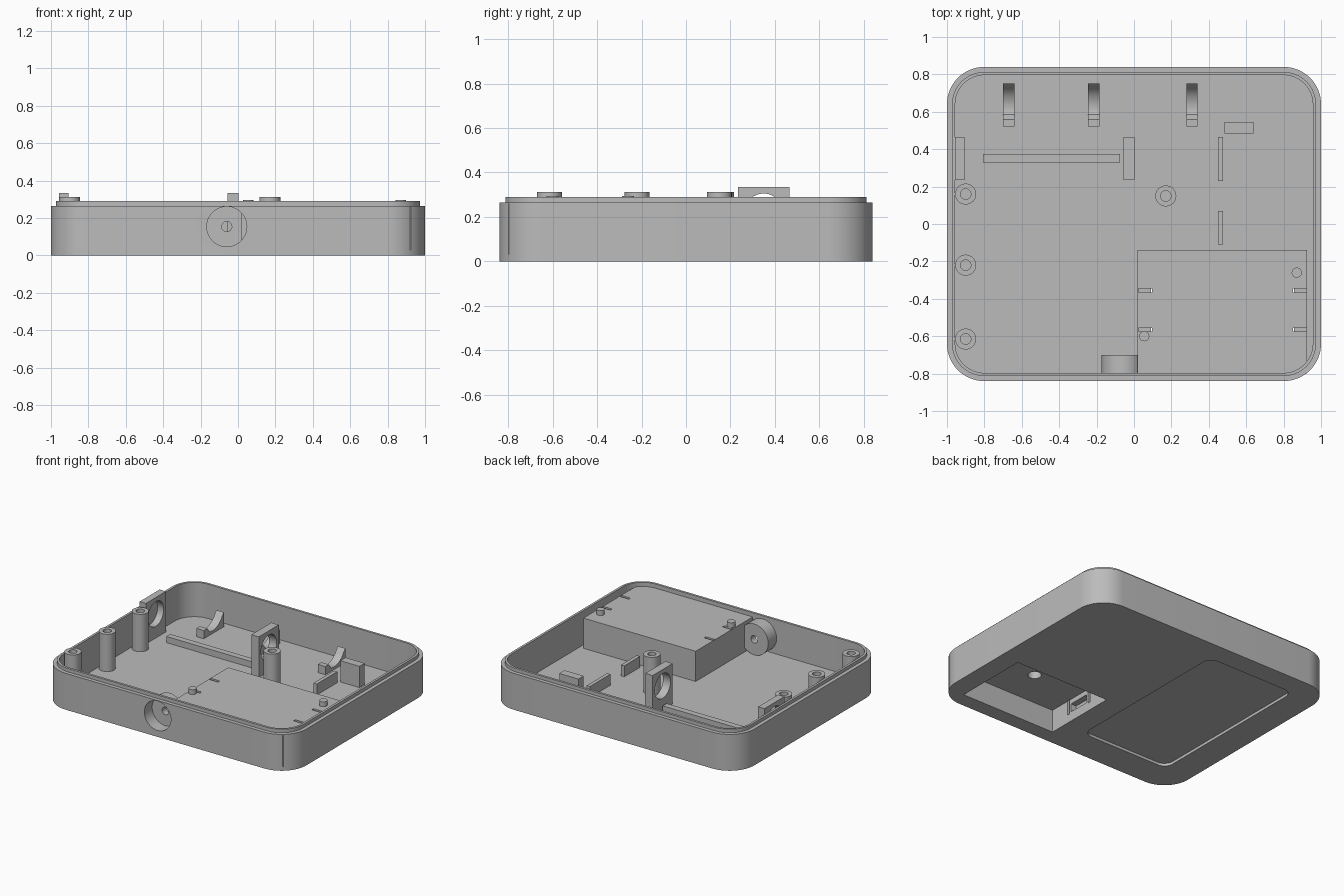
import bpy, bmesh
from math import pi, cos, sin, radians
from mathutils import Matrix, Vector

if "Cube" in bpy.data.objects:
    bpy.data.objects.remove(bpy.data.objects["Cube"], do_unlink=True)

grey = bpy.data.materials.new("matte grey plastic")
grey.use_nodes = True
grey.diffuse_color = (0.5, 0.5, 0.5, 1)
grey.node_tree.nodes["Principled BSDF"].inputs["Base Color"].default_value = (0.5, 0.5, 0.5, 1)


def finish(name, bm):
    bmesh.ops.recalc_face_normals(bm, faces=bm.faces)
    mesh = bpy.data.meshes.new(name)
    bm.to_mesh(mesh)
    bm.free()
    mesh.materials.append(grey)
    obj = bpy.data.objects.new(name, mesh)
    bpy.context.collection.objects.link(obj)
    return obj


def block(name, x, y, z):
    """Box from three (low, high) ranges."""
    bm = bmesh.new()
    bmesh.ops.create_cube(bm, size=1)
    for v in bm.verts:
        v.co = Vector([(a + b) / 2 + c * (b - a) for (a, b), c in zip((x, y, z), v.co)])
    return finish(name, bm)


def rod(name, centre, radius, length, along_y=False):
    """Cylinder starting at centre and running up, or towards the back."""
    bm = bmesh.new()
    bmesh.ops.create_cone(bm, cap_ends=True, segments=48, radius1=radius, radius2=radius, depth=length,
                          matrix=Matrix.Translation((0, 0, length / 2)))
    turn = Matrix.Rotation(-pi / 2, 4, 'X') if along_y else Matrix()
    bm.transform(Matrix.Translation(centre) @ turn)
    return finish(name, bm)


def rounded_ring(bm, half_x, half_y, radius, z, centre=(0, 0), steps=16):
    ring = []
    for i, (sx, sy) in enumerate(((1, 1), (-1, 1), (-1, -1), (1, -1))):
        for k in range(steps + 1):
            a = (i + k / steps) * pi / 2
            ring.append(bm.verts.new((centre[0] + sx * (half_x - radius) + radius * cos(a),
                                      centre[1] + sy * (half_y - radius) + radius * sin(a), z)))
    return ring


def loft(name, rings, bm):
    """Skin consecutive rings and cap both ends."""
    for a, b in zip(rings, rings[1:]):
        for i in range(len(a)):
            j = (i + 1) % len(a)
            bm.faces.new((a[i], a[j], b[j], b[i]))
    bm.faces.new(rings[0])
    bm.faces.new(rings[-1])
    return finish(name, bm)


def cut(targets, cutters):
    """Subtract the cutters from every target, then drop the cutters."""
    for target in targets:
        for c in cutters:
            mod = target.modifiers.new("cut", 'BOOLEAN')
            mod.operation, mod.solver, mod.object = 'DIFFERENCE', 'EXACT', c
        bpy.context.view_layer.update()
        graph = bpy.context.evaluated_depsgraph_get()
        result = bpy.data.meshes.new_from_object(target.evaluated_get(graph))
        target.modifiers.clear()
        target.data = result
    for c in cutters:
        bpy.data.objects.remove(c, do_unlink=True)


FLOOR, BASE, RIM, LIP = 0.04, 0.03, 0.265, 0.29

# Tray with stepped lip
bm = bmesh.new()
levels = ((0, 0), (0, RIM), (0.027, RIM), (0.027, LIP), (0.044, LIP), (0.044, FLOOR))
shell = loft("tray_shell", [rounded_ring(bm, 1 - i, 0.84 - i, 0.2 - i, z) for i, z in levels], bm)

# Battery housing inside the tray, open underneath
housing = block("battery_housing", (0.02, 0.925), (-0.8, -0.14), (BASE, 0.26))
pocket = block("pocket_cutter", (0.09, 0.855), (-0.73, -0.175), (-0.1, 0.165))
cut([shell], [block("opening_cutter", (0.09, 0.855), (-0.73, -0.175), (-0.1, 0.1))])
slots = [block("slot_cutter", x, (y - 0.01, y + 0.01), (0.06, 0.3))
         for x in ((0.024, 0.095), (0.85, 0.921)) for y in (-0.355, -0.565)]
cut([housing], [pocket, rod("magnet_cutter", (0.48, -0.45, 0.15), 0.045, 0.07),
                block("window_cutter", (0.045, 0.1), (-0.54, -0.38), (0.07, 0.13))] + slots)
for i, (x, y) in enumerate(((0.87, -0.26), (0.055, -0.6))):
    rod(f"housing_pin_{i + 1}", (x, y, 0.25), 0.027, 0.045)

# Shallow label recess under the base
bm = bmesh.new()
recess = loft("recess_cutter", [rounded_ring(bm, 0.355, 0.65, 0.07, z, (-0.435, 0.035))
                                for z in (-0.05, 0.02)], bm)
cut([shell], [recess])

# Round front socket with a small centre hole
boss = rod("socket_boss", (-0.06, -0.81, 0.154), 0.113, 0.11, True)
cut([shell, boss], [rod("socket_cutter", (-0.06, -0.9, 0.154), 0.107, 0.15, True)])
cut([boss], [rod("socket_hole_cutter", (-0.06, -0.9, 0.154), 0.027, 0.3, True)])

# Screw posts
for i, (x, y) in enumerate(((-0.9, 0.16), (-0.9, -0.22), (-0.9, -0.615), (0.17, 0.15))):
    post = rod(f"screw_post_{i + 1}", (x, y, BASE), 0.056, 0.312 - BASE)
    cut([post], [rod("screw_hole_cutter", (x, y, 0.1), 0.028, 0.3)])

# Upright brackets with round openings
for side, x in (("right", (-0.958, -0.907)), ("middle", (-0.057, 0.003))):
    bracket = block(f"{side}_bracket", x, (0.235, 0.465), (BASE, 0.335))
    bore = rod("bore_cutter", (0, 0, 0), 0.09, 0.2)
    bore.data.transform(Matrix.Translation((x[0] - 0.05, 0.35, 0.215)) @ Matrix.Rotation(pi / 2, 4, 'Y'))
    cut([bracket], [bore])

# Ribs and stops on the floor
block("long_rib", (-0.808, -0.075), (0.33, 0.375), (BASE, 0.085))
block("back_rib", (0.448, 0.475), (0.23, 0.465), (BASE, 0.12))
block("front_rib", (0.448, 0.475), (-0.11, 0.07), (BASE, 0.12))
block("stop_block", (0.485, 0.64), (0.485, 0.545), (BASE, 0.195))

# Curved cradles along the back
arc = [(0.62 + 0.13 * sin(a), 0.19 - 0.13 * cos(a)) for a in [radians(t) for t in range(-15, 61, 5)]]
tip = (0.75, 0.145)
profile = [(0.52, BASE), (0.52, 0.1), (0.56, 0.1)] + arc + [tip, (0.75, BASE)]
for i, x in enumerate((-0.67, -0.215, 0.31)):
    bm = bmesh.new()
    sides = [[bm.verts.new((x + d, y, z)) for y, z in profile] for d in (-0.03, 0.03)]
    loft(f"cradle_{i + 1}", sides, bm)

# Smooth curves, crisp edges
for obj in bpy.context.collection.objects:
    if obj.type == 'MESH' and obj.data.materials and obj.data.materials[0] == grey:
        obj.data.shade_smooth()
        obj.data.set_sharp_from_angle(angle=radians(30))
